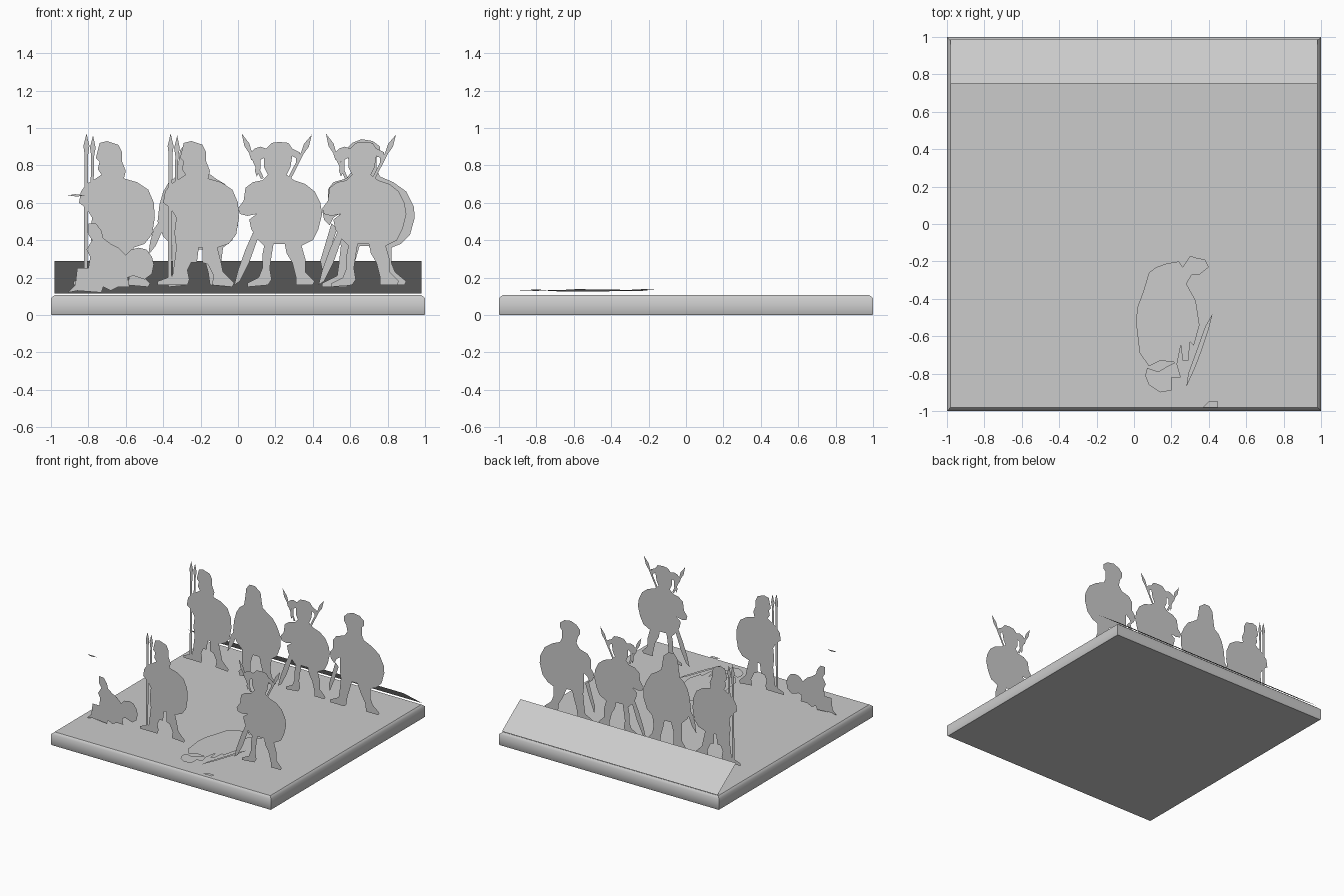
import bpy, bmesh
from mathutils import Vector

if "Cube" in bpy.data.objects:
    bpy.data.objects.remove(bpy.data.objects["Cube"])

stone = bpy.data.materials.new("plain_grey")
stone.diffuse_color = (0.6, 0.6, 0.6, 1)
stone.use_nodes = True
stone.node_tree.nodes["Principled BSDF"].inputs["Base Color"].default_value = stone.diffuse_color

BACK_Y, FRONT_Y = 0.55, -0.66
STEP = -45          # sideways shift to the next figure, in hundredths


def finish(name, bm):
    mesh = bpy.data.meshes.new(name)
    bm.to_mesh(mesh)
    bm.free()
    mesh.materials.append(stone)
    ob = bpy.data.objects.new(name, mesh)
    bpy.context.collection.objects.link(ob)
    return ob


def cutout(name, outlines, place, front):
    """Flat sheet made of outlines given in hundredths of a unit."""
    bm = bmesh.new()
    for pts in outlines:
        face = bm.faces.new([bm.verts.new(place(u / 100, v / 100)) for u, v in pts])
        face.normal_update()
        if face.normal.dot(Vector(front)) < 0:
            face.normal_flip()
    bmesh.ops.triangulate(bm, faces=bm.faces[:])
    return finish(name, bm)


def standing(name, outlines, y, shift=0):
    return cutout(name, outlines, lambda u, v: (u + shift / 100, y, v), (0, -1, 0))


def lying(name, outlines, z, tilt=0.0):
    return cutout(name, outlines, lambda u, v: (u, v, z + tilt * u), (0, 0, 1))


def spear(tip, end, shaft=0.8, blade=1.5, length=11):
    """Leaf-shaped point on a thin shaft."""
    a, b = Vector(tip), Vector(end)
    d = (b - a).normalized()
    n = Vector((-d.y, d.x))
    half = [(0, 0), (length * 0.6, blade), (length, shaft), ((b - a).length, shaft)]
    right = [a + d * t + n * w for t, w in half]
    left = [a + d * t - n * w for t, w in half[:0:-1]]
    return [tuple(p) for p in right + left]


# base slab with a small chamfer around the top, soft sides and a flat top
bm = bmesh.new()
rings = []
for r, z in ((0.995, 0), (1, 0.005), (1, 0.09), (0.98, 0.107)):
    rings.append([bm.verts.new((sx * r, sy * r, z))
                  for sx, sy in ((-1, -1), (1, -1), (1, 1), (-1, 1))])
for lo, hi in zip(rings, rings[1:]):
    for i in range(4):
        j = (i + 1) % 4
        bm.faces.new((lo[i], lo[j], hi[j], hi[i])).smooth = True
bm.faces.new(rings[0][::-1])
bm.faces.new(rings[-1])
for e in bm.edges:                       # upright corners stay crisp
    if abs(e.verts[0].co.z - e.verts[1].co.z) > 1e-4:
        e.smooth = False
finish("base_slab", bm)

# sloping sheet along the back edge
cutout("back_ramp", [[(-98, 0), (98, 0), (98, 100), (-98, 100)]],
       lambda u, v: (u, 0.99 - 0.24 * v, 0.115 + 0.173 * v), (0, 0, 1))

# plumed warrior with two crossed spears and a hanging sword
plumed_body = [
    (15, 89), (18, 92), (22, 92.5), (27, 92), (29, 89), (33, 87), (33.5, 84), (32, 81),
    (31, 81), (31, 84), (29, 85), (28, 79), (26, 75), (30, 72), (36, 70), (41, 66),
    (44, 60), (45, 54), (43, 46), (40, 40), (36, 38), (34, 37), (36, 30), (36, 23),
    (41, 18), (40, 16), (31, 16), (31, 20), (29, 28), (26, 33), (25, 38), (19, 38),
    (18, 32), (17, 25), (18, 19), (16, 16), (5, 15), (5, 17), (11, 20), (13, 25),
    (13, 32), (14, 37), (10, 41), (7, 46), (6, 51), (10, 54), (5, 53), (1, 54),
    (0, 57), (3, 61), (4, 68), (8, 71), (13, 72), (16, 75), (14, 79), (14, 84),
    (12, 83), (12, 78), (10, 74), (9, 77), (10, 82), (7, 83), (6, 86), (9, 89),
    (12, 90)]
plumed_sword = [(8, 44), (11, 42), (6, 28), (1, 18), (-2, 16), (0, 24), (4, 35)]
plumed = [plumed_body, plumed_sword,
          spear((2, 97), (13, 73)), spear((39.5, 96.5), (27.5, 73))]
standing("plumed_warrior_back", plumed, BACK_Y)
standing("plumed_warrior_front", plumed, FRONT_Y, -STEP)

# spearman with a tall spear beside him
spearman_body = [
    (-30, 88), (-29, 92), (-25, 93), (-19, 91), (-17, 87), (-17, 82), (-15, 77),
    (-16, 73), (-9, 71), (-3, 67), (0, 60), (0.5, 52), (-1, 43), (-5, 38), (-11, 36),
    (-9, 28), (-8, 23), (-2, 17), (-3, 15), (-14, 16), (-13, 21), (-16, 27), (-19, 28),
    (-19, 36), (-21, 36), (-22, 28), (-25, 28), (-27, 24), (-26, 19), (-27, 16),
    (-43, 16), (-43, 18), (-35, 21), (-34, 28), (-33, 36), (-34, 44), (-33, 52),
    (-36, 57), (-40, 60), (-39, 66), (-36, 70), (-31, 73), (-28, 75), (-30, 78),
    (-29, 82), (-31, 84)]
spearman = [spearman_body, spear((-36, 97), (-36.5, 17), 1, 1.6),
            spear((-32.5, 96), (-33, 70))]
standing("spearman_front", spearman, FRONT_Y)
standing("spearman_back", spearman, BACK_Y, STEP)

# broad warrior behind a large round shield, blade held low
shield_body = [
    (-31, 88), (-28, 92), (-23, 92), (-18, 88), (-17, 81), (-16, 76), (-12, 73),
    (-7, 70), (-3, 64), (0, 57), (0, 48), (-3, 40), (-8, 36), (-9, 28), (-8, 22),
    (-4, 17), (-6, 15), (-15, 16), (-16, 23), (-18, 30), (-19, 35), (-25, 35),
    (-27, 28), (-27, 16), (-37, 15), (-38, 18), (-35, 22), (-35, 30), (-35, 37),
    (-40, 42), (-43, 50), (-42, 59), (-40, 66), (-37, 71), (-33, 74), (-32, 80)]
shield_blade = [(-42, 50), (-40, 46), (-44, 37), (-48, 32), (-47, 39), (-45, 46)]
standing("shield_warrior", [shield_body, shield_blade], BACK_Y)

# striding warrior with crest and open arm
strider_body = [
    (58, 89), (61, 92), (66, 94), (72, 93), (76, 90), (76, 86), (74, 84), (74, 78),
    (76, 74), (83, 71), (90, 66), (94, 58), (94.5, 52), (92, 43), (87, 38), (82, 36),
    (82, 28), (84, 23), (90, 18), (89, 16), (78, 16), (77, 23), (73, 30), (70, 37),
    (65, 37), (63, 30), (61, 24), (60, 17), (58, 15), (45, 15), (45, 17), (53, 21),
    (54, 28), (55, 37), (54, 44), (54, 54), (51, 52), (49, 48), (46, 51), (45, 56),
    (48, 60), (48, 67), (51, 71), (58, 73), (61, 77), (60, 82), (58, 85)]
strider_blade = [(50, 49), (53, 46), (49, 34), (45, 24), (44, 29), (47, 39)]
standing("striding_warrior", [strider_body, strider_blade], BACK_Y)

# crouching figure with a small shield and a stray spear point
crouch_body = [
    (-80, 49), (-76, 49), (-73, 45), (-72, 41), (-68, 38), (-64, 36), (-60, 32),
    (-57, 35), (-53, 36), (-49, 35), (-46, 31), (-45, 27), (-46, 22), (-50, 19),
    (-56, 21), (-59, 20), (-58, 15), (-64, 15), (-68, 13), (-72, 15), (-73, 12),
    (-86, 13), (-91, 12), (-87, 16), (-86, 25), (-80, 25), (-79, 31), (-81, 35),
    (-78, 40), (-80, 43)]
stray_point = [(-91, 64), (-87, 64.6), (-82, 64), (-86, 63.3)]
standing("crouching_warrior", [crouch_body, stray_point], FRONT_Y)

# fallen figure lying nearly flat with a thin blade and a fragment
fallen_body = [
    (1, -52), (2, -44), (5, -36), (8, -26), (12, -23), (18, -21), (24, -20), (26, -23),
    (30, -17), (33, -18), (38, -19), (40, -23), (35, -27), (31, -27), (28, -32),
    (33, -41), (35, -54), (32, -65), (30, -63), (29, -73), (26, -73), (25, -65),
    (23, -75), (25, -82), (20, -82), (20, -89), (14, -90), (8, -86), (6, -81),
    (7, -77), (13, -79), (18, -76), (22, -74), (14, -73), (8, -76), (3, -69)]
fallen_blade = [(42, -48), (40, -56), (36, -68), (33, -76), (28, -87), (29, -80),
                (33, -69), (38, -55)]
fragment = [(37, -98), (40, -95), (45, -95), (45, -98)]
lying("fallen_warrior", [fallen_body, fallen_blade], 0.126, 0.03)
lying("fallen_fragment", [fragment], 0.124)
